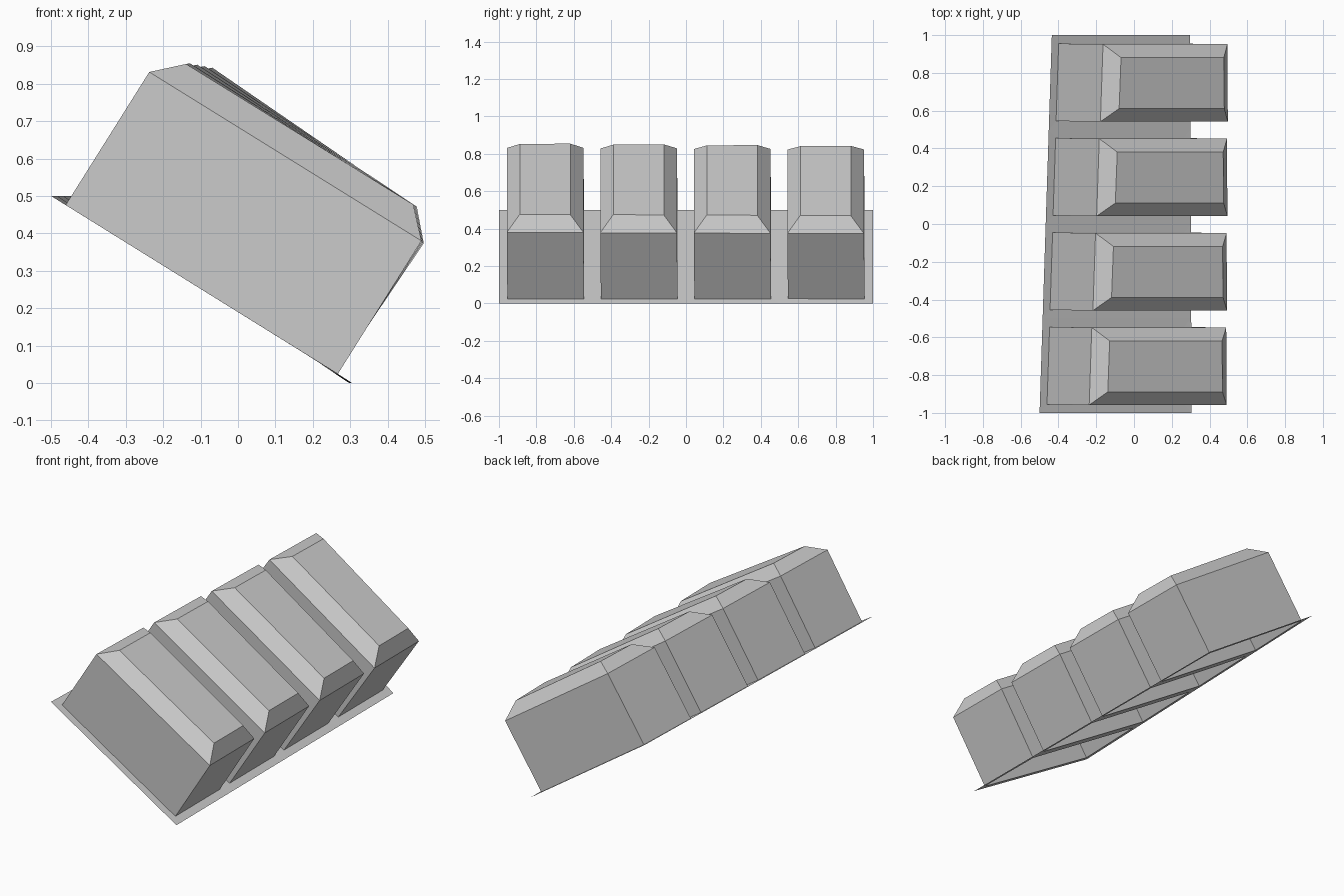
import bpy
import bmesh
from mathutils import Vector

default = bpy.data.objects.get("Cube")
if default:
    bpy.data.objects.remove(default, do_unlink=True)

# One plain grey for the whole model
grey = bpy.data.materials.new("light_grey")
grey.use_nodes = True
colour = (0.6, 0.6, 0.6, 1)
grey.diffuse_color = colour
grey.node_tree.nodes["Principled BSDF"].inputs["Base Color"].default_value = colour

# Sloping, slightly twisted sheet divided into equal panels along y
PANELS = 4
upper_ends = Vector((-0.5, -1, 0.5)), Vector((-0.435, 1, 0.5))
lower_ends = Vector((0.305, -1, 0)), Vector((0.297, 1, 0))

bm = bmesh.new()
rows = []
for i in range(PANELS + 1):
    t = i / PANELS
    rows.append((bm.verts.new(upper_ends[0].lerp(upper_ends[1], t)),
                 bm.verts.new(lower_ends[0].lerp(lower_ends[1], t))))
panels = [bm.faces.new((a[0], a[1], b[1], b[0])) for a, b in zip(rows, rows[1:])]

# Each panel: narrow border, raised hollow block, chamfered top
for thickness, depth in ((0.045, 0), (0, 0.42), (0.07, 0.07)):
    bm.normal_update()
    bmesh.ops.inset_individual(bm, faces=panels, thickness=thickness,
                               depth=depth, use_even_offset=True)
bm.normal_update()

mesh = bpy.data.meshes.new("sloped_block_panel")
bm.to_mesh(mesh)
bm.free()
mesh.materials.append(grey)
panel = bpy.data.objects.new("sloped_block_panel", mesh)
bpy.context.collection.objects.link(panel)
